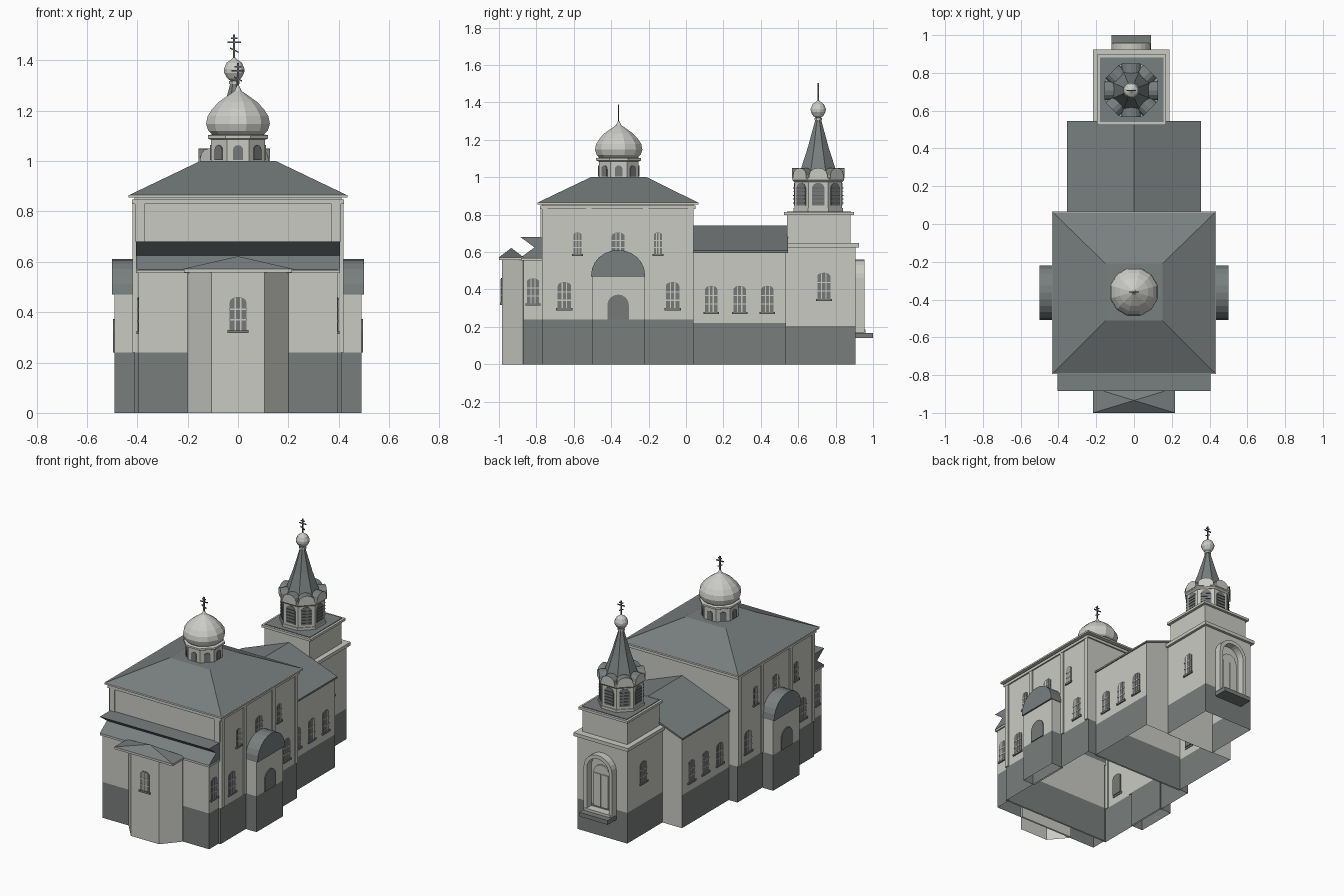
import bpy, bmesh
from math import cos, sin, pi
from mathutils import Vector

cube = bpy.data.objects.get("Cube")
if cube:
    bpy.data.objects.remove(cube, do_unlink=True)

# Colours
MATS = []
def colour(name, r, g, b):
    m = bpy.data.materials.new(name)
    m.use_nodes = True
    m.diffuse_color = (r, g, b, 1)
    m.node_tree.nodes["Principled BSDF"].inputs["Base Color"].default_value = (r, g, b, 1)
    MATS.append(m)
    return len(MATS) - 1

WALL = colour("pale plaster", .59, .59, .55)
STONE = colour("grey plinth", .19, .21, .205)
ROOF = colour("grey roof metal", .19, .21, .21)
GLASS = colour("window grey", .18, .195, .19)
DOME = colour("pale dome metal", .60, .60, .57)
IRON = colour("dark iron", .12, .13, .13)


def finish(name, bm):
    me = bpy.data.meshes.new(name)
    bm.to_mesh(me)
    bm.free()
    for m in MATS:
        me.materials.append(m)
    ob = bpy.data.objects.new(name, me)
    bpy.context.scene.collection.objects.link(ob)
    return ob


def skin(bm, rings, mat):
    """Join rings of points into a capped solid."""
    loops = [[bm.verts.new(p) for p in r] for r in rings]
    n = len(loops[0])
    faces = [bm.faces.new(loops[0][::-1]), bm.faces.new(loops[-1])]
    for a, b in zip(loops, loops[1:]):
        for i in range(n):
            j = (i + 1) % n
            faces.append(bm.faces.new((a[i], a[j], b[j], b[i])))
    for f in faces:
        f.material_index = mat
    return faces


def prism(bm, pts, origin, ang, d0, d1, mat):
    """Extrude a (sideways, height) profile along the heading ang."""
    n, u, o = Vector((cos(ang), sin(ang), 0)), Vector((-sin(ang), cos(ang), 0)), Vector(origin)
    return skin(bm, [[o + u * p + n * d + Vector((0, 0, z)) for p, z in pts] for d in (d0, d1)], mat)


def solid(name, pts, origin, ang, depth, mat):
    bm = bmesh.new()
    prism(bm, pts, origin, ang, 0, depth, mat)
    return finish(name, bm)


def rect(r, z):
    x0, x1, y0, y1 = r
    return [(x0, y0, z), (x1, y0, z), (x1, y1, z), (x0, y1, z)]


def block(name, base, z0, z1, mat, top=None):
    bm = bmesh.new()
    skin(bm, [rect(base, z0), rect(top or base, z1)], mat)
    bmesh.ops.remove_doubles(bm, verts=bm.verts, dist=.0001)
    return finish(name, bm)


def plinth(ob, h, plain_back=False):
    """Colour the wall foot and open the underside."""
    bm = bmesh.new()
    bm.from_mesh(ob.data)
    bmesh.ops.bisect_plane(bm, geom=bm.verts[:] + bm.edges[:] + bm.faces[:],
                           plane_co=(0, 0, h), plane_no=(0, 0, 1))
    bm.normal_update()
    for f in bm.faces:
        if f.calc_center_median().z < h and not (plain_back and f.normal.y > .9):
            f.material_index = STONE
    floor = [f for f in bm.faces if f.normal.z < -.9 and f.calc_center_median().z < .01]
    bmesh.ops.delete(bm, geom=floor, context='FACES')
    bm.to_mesh(ob.data)
    bm.free()


def lathe(name, prof, n, c, mat):
    bm = bmesh.new()
    skin(bm, [[(c[0] + r * cos((i + .5) * 2 * pi / n), c[1] + r * sin((i + .5) * 2 * pi / n), z)
               for i in range(n)] for r, z in prof], mat)
    return finish(name, bm)


def arch(w, z0, spring, rise, n=8):
    arc = [(w * cos(i * pi / n), spring + rise * sin(i * pi / n)) for i in range(n + 1)]
    return [(-w, z0), (w, z0)] + arc


def bar(u0, u1, z0, z1):
    return [(u0, z0), (u1, z0), (u1, z1), (u0, z1)]


def window(name, origin, ang, w, h):
    """Arched panes with glazing bars and a sill."""
    bm = bmesh.new()
    prism(bm, arch(w, 0, h - w * .6, w * .6), origin, ang, -.01, .003, GLASS)
    for u in (-.33 * w, .33 * w):
        prism(bm, bar(u - .003, u + .003, 0, h - .004), origin, ang, 0, .006, WALL)
    for k in (.3, .62):
        prism(bm, bar(-w, w, k * h - .003, k * h + .003), origin, ang, 0, .006, WALL)
    prism(bm, bar(-w - .008, w + .008, -.012, 0), origin, ang, -.005, .009, STONE)
    finish(name, bm)


def cross(name, x, y, z, h):
    bm = bmesh.new()
    o = (x, y - .003, z)
    prism(bm, bar(-.004, .004, 0, h), o, pi / 2, 0, .006, IRON)
    for k, w in ((.68, .026), (.85, .013)):
        prism(bm, bar(-w, w, k * h - .003, k * h + .003), o, pi / 2, 0, .006, IRON)
    s, m = .016, .36 * h
    prism(bm, [(-s, m - .011), (s, m + .005), (s, m + .011), (-s, m - .005)], o, pi / 2, 0, .006, IRON)
    finish(name, bm)


# Main hall
plinth(block("main_hall", (-.41, .41, -.77, .04), 0, .86, WALL), .24)
block("main_cornice", (-.42, .42, -.78, .05), .83, .848, WALL)
block("main_eave", (-.435, .435, -.795, .067), .855, .866, WALL)
block("main_roof", (-.43, .43, -.79, .062), .866, 1.0, ROOF, (-.15, .15, -.51, -.21))

# Dome on its drum
DC = (0, -.36)
lathe("dome_drum", [(.115, .99), (.115, 1.09)], 8, DC, WALL)
lathe("drum_cornice", [(.12, 1.085), (.13, 1.09), (.13, 1.102), (.11, 1.106)], 8, DC, WALL)
for i in range(8):
    a = i * pi / 4
    solid("drum_window", arch(.02, 1.005, 1.045, .018), (.106 * cos(a), .106 * sin(a) + DC[1], 0), a, .005, GLASS)
lathe("main_dome", [(.1, 1.1), (.122, 1.12), (.131, 1.148), (.125, 1.178), (.105, 1.208), (.078, 1.235),
                    (.045, 1.258), (.015, 1.278), (.004, 1.3)], 12, DC, DOME)
cross("main_cross", 0, DC[1], 1.29, .1)

# Altar wing with its grooved eave
plinth(block("altar_wing", (-.395, .395, -.87, -.76), 0, .57, WALL), .24)
solid("altar_roof", [(-.765, .57), (-.885, .57), (-.81, .625), (-.885, .68), (-.765, .68)], (-.405, 0, 0), 0, .81, ROOF)
block("altar_cornice", (-.405, .405, -.882, -.76), .555, .568, WALL)

# Faceted apse
bm = bmesh.new()
plan = [(-.2, -.86), (-.2, -.872), (-.105, -.985), (.105, -.985), (.2, -.872), (.2, -.86)]
skin(bm, [[(x, y, z) for x, y in plan] for z in (0, .56)], WALL)
plinth(finish("apse", bm), 0)
block("apse_cornice", (-.215, .215, -1, -.87), .558, .572, WALL)
block("apse_roof", (-.217, .217, -1, -.868), .572, .622, ROOF, (0, 0, -.934, -.934))
window("apse_window", (0, -.985, .33), -pi / 2, .033, .13)

# Refectory
ob = solid("refectory", [(-.345, 0), (.345, 0), (.345, .6), (0, .73), (-.345, .6)], (0, .03, 0), pi / 2, .505, WALL)
plinth(ob, .22, True)
solid("refectory_roof", [(.355, .595), (.355, .607), (0, .742), (-.355, .607), (-.355, .595), (0, .728)],
      (0, .04, 0), pi / 2, .505, ROOF)

# Both long sides: porches, pilasters and windows
for s, ang in ((1, 0), (-1, pi)):
    porch = solid("side_porch", arch(.14, 0, .475, .125, 12), (s * .4, -.363, 0), ang, .09, WALL)
    plinth(porch, .24)
    solid("porch_roof", arch(.144, .47, .477, .134, 12), (s * .4, -.363, 0), ang, .1, ROOF)
    solid("porch_door", arch(.058, .24, .315, .058), (s * .49, -.363, 0), ang, .006, GLASS)
    for y in (-.755, -.52, -.215, .025):
        solid("pilaster", bar(-.014, .014, .24, .835), (s * .405, y, 0), ang, .013, WALL)
    for y in (-.65, -.072):
        window("hall_window", (s * .41, y, .3), ang, .036, .14)
    for y, w in ((-.58, .022), (-.363, .035), (-.15, .022)):
        window("upper_window", (s * .41, y, .59), ang, w, .115)
    window("altar_window", (s * .395, -.818, .325), ang, .033, .135)
    for y in (.135, .287, .435):
        window("refectory_window", (s * .345, y, .28), ang, .033, .14)
    window("tower_window", (s * .185 - .015, .737, .35), ang, .035, .14)
for x in (-.39, .39):
    solid("front_pilaster", bar(-.018, .018, .68, .835), (x, -.765, 0), -pi / 2, .013, WALL)

# Bell tower base
TX, TY = -.015, .707
plinth(block("tower_base", (-.2, .17, .53, .907), 0, .63, WALL), .205)
block("tower_cornice", (-.217, .187, .535, .925), .625, .648, WALL)
block("tower_tier", (-.182, .152, .54, .88), .64, .8, WALL)
block("tier_cornice", (-.195, .17, .525, .897), .798, .814, WALL)
block("tier_roof", (-.18, .155, .54, .882), .81, .818, ROOF)

# Octagonal belfry, gables and spire
TC = (TX, TY)
lathe("belfry", [(.138, .815), (.138, 1.0)], 8, TC, WALL)
lathe("belfry_sill", [(.144, .815), (.144, .835)], 8, TC, WALL)
lathe("belfry_cornice", [(.14, .975), (.15, .985), (.15, .997), (.12, 1.003)], 8, TC, WALL)
for i in range(8):
    a = i * pi / 4
    n = Vector((cos(a), sin(a), 0))
    o = Vector((TX, TY, 0)) + n * .1265
    bm = bmesh.new()
    prism(bm, arch(.034, .85, .94, .03), o, a, 0, .004, GLASS)
    for k in range(5):
        z = .86 + k * .02
        prism(bm, bar(-.03, .03, z, z + .005), o, a, 0, .008, IRON)
    finish("belfry_louvre", bm)
    bm = bmesh.new()
    prism(bm, arch(.05, .993, 1.01, .04, 6), o - n * .055, a, 0, .07, WALL)
    bm.normal_update()
    for f in bm.faces:
        if f.normal.z > .3:
            f.material_index = ROOF
    finish("belfry_gable", bm)
lathe("spire", [(.125, .995), (.1, 1.045), (.06, 1.16), (.016, 1.31), (.012, 1.33)], 8, TC, ROOF)
lathe("spire_collar", [(.022, 1.305), (.022, 1.318)], 8, TC, DOME)
lathe("spire_ball", [(.01, 1.315), (.028, 1.328), (.041, 1.35), (.042, 1.366), (.032, 1.39), (.014, 1.402),
                     (.003, 1.412)], 12, TC, DOME)
cross("spire_cross", TX, TY, 1.405, .098)

# Rear portal with arched frame, door leaves and step
P = (TX, .905, 0)
outer, inner = arch(.105, .17, .46, .1, 12), arch(.082, .17, .455, .08, 12)
solid("portal_frame", [outer[0]] + outer[:1:-1] + [outer[1], inner[1]] + inner[2:] + [inner[0]], P, pi / 2, .05, WALL)
solid("portal_panel", arch(.06, .2, .42, .06), P, pi / 2, .012, WALL)
for u in (-.052, .003):
    solid("door_leaf", bar(u, u + .049, .2, .42), P, pi / 2, .018, WALL)
block("portal_step", (-.12, .09, .9, 1.0), .14, .168, STONE)
block("portal_threshold", (-.11, .08, .9, .96), .165, .185, WALL)
